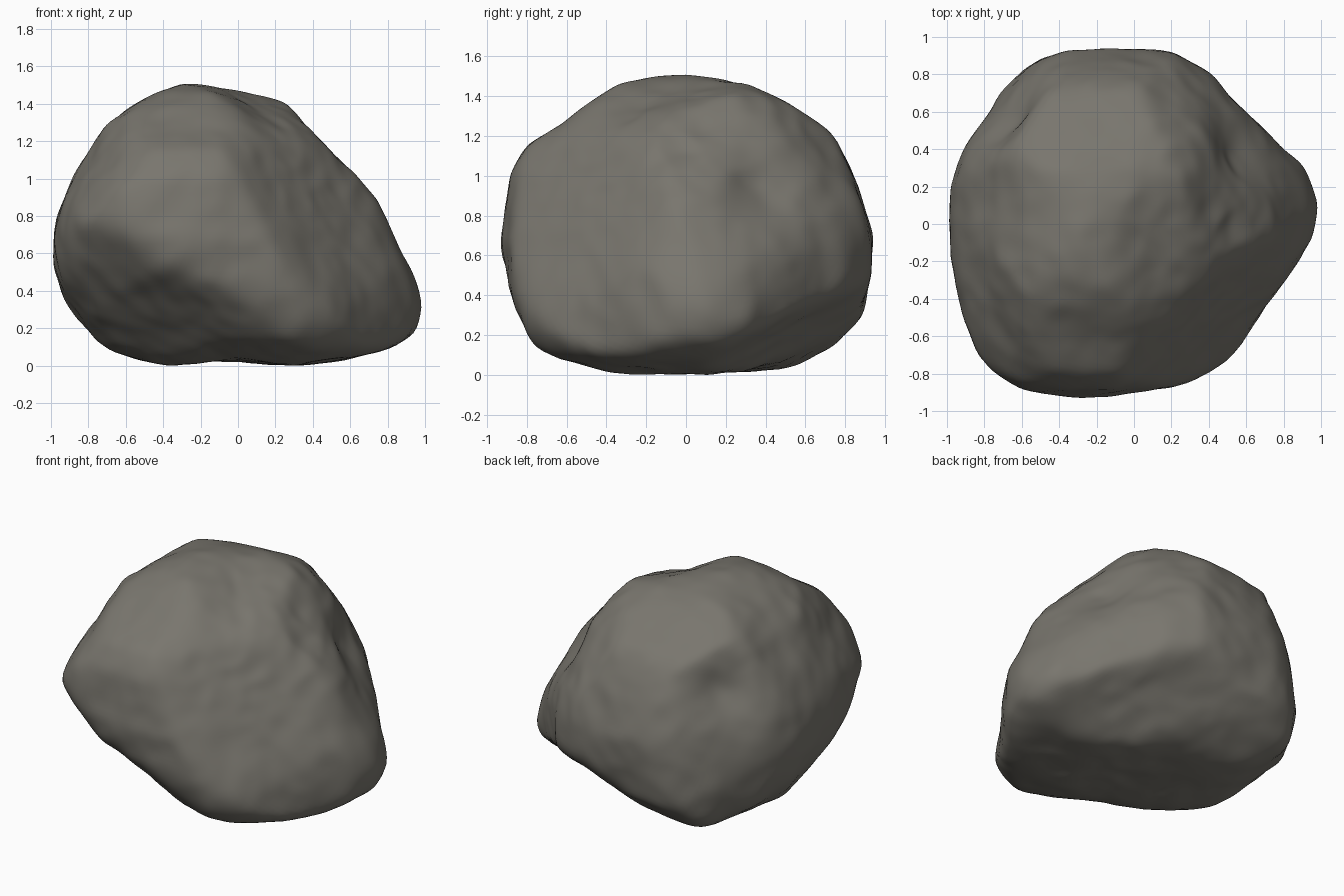
import bpy
import math
from mathutils import Vector, noise

cube = bpy.data.objects.get("Cube")
if cube:
    bpy.data.objects.remove(cube, do_unlink=True)

MIDDLE = Vector((0, 0, .755))
TURN, TILT = math.radians(35), math.radians(22)
X, Y, Z = Vector((1, 0, 0)), Vector((0, 1, 0)), Vector((0, 0, 1))

# Outlines of the boulder along several directions, clockwise about its middle
FRONT = [(-1, -.13), (-.97, .03), (-.85, .3), (-.68, .59), (-.58, .69), (-.3, .76),
         (0, .72), (.27, .66), (.4, .48), (.75, .13), (.86, -.12), (.95, -.27),
         (1, -.43), (.97, -.59), (.88, -.66), (.3, -.75), (0, -.71), (-.4, -.75),
         (-.7, -.7), (-.85, -.53), (-.97, -.33)]
SIDE = [(-.935, -.08), (-.87, .25), (-.78, .4), (-.62, .5), (-.35, .73), (0, .76),
        (.3, .73), (.5, .65), (.72, .48), (.84, .22), (.935, -.05), (.935, -.25),
        (.87, -.45), (.72, -.64), (.55, -.72), (.3, -.75), (-.4, -.75),
        (-.73, -.66), (-.8, -.54), (-.9, -.35)]
PLAN = [(-1, 0), (-.98, .2), (-.9, .42), (-.72, .7), (-.55, .86), (-.37, .94),
        (.1, .94), (.22, .92), (.42, .78), (.5, .67), (.83, .37), (.92, .33),
        (1, .12), (.95, -.1), (.75, -.4), (.5, -.73), (.3, -.84), (-.25, -.935),
        (-.6, -.9), (-.85, -.72), (-.9, -.55), (-.98, -.2)]
SLANT_A = [(-1.12, -.04), (-.69, .57), (-.19, .85), (.04, .82), (.38, .71),
           (.65, .39), (.77, .14), (.87, -.1), (.94, -.56), (.84, -.71),
           (.36, -.92), (-.19, -.91), (-.54, -.6), (-.84, -.38)]
SLANT_B = [(-.94, -.32), (-.86, -.1), (-.61, .3), (-.33, .6), (.02, .63),
           (.31, .73), (.8, .52), (1.03, .26), (1.12, .08), (1, -.29),
           (.6, -.76), (.08, -.94), (-.28, -.78), (-.64, -.53), (-.89, -.41)]
SLANT_C = [(-.84, -.58), (-.82, -.1), (-.69, .26), (-.57, .38), (-.08, .75),
           (.23, .76), (.77, .51), (.89, .2), (.99, -.26), (.92, -.53),
           (.55, -.82), (.25, -.87), (-.14, -.81), (-.68, -.74)]


def slanted(side, depth, tilt, outline):
    """Axes for an outline drawn across a turned and tilted direction."""
    toward = Vector((side * math.sin(TURN), depth * math.cos(TURN), 0))
    across = Vector((-toward.y, toward.x, 0))
    return across, Z * math.cos(tilt) - toward * math.sin(tilt), outline


OUTLINES = [(X, Z, FRONT), (Y, Z, SIDE), (X, Y, PLAN),
            slanted(1, -1, TILT, SLANT_A),
            slanted(-1, 1, TILT, SLANT_B),
            slanted(1, 1, -TILT, SLANT_C)]

# Broad worn faces: outward direction and distance from the middle
FACETS = [((.68, -.6, .4), .61), ((.5, -.45, .7), .63), ((.62, .62, .48), .76),
          ((-.64, .64, .42), 1.0)]
FACETS = [(Vector(n).normalized(), dist) for n, dist in FACETS]

# Local hollows (negative) and bulges (positive): direction, height, spread
LUMPS = [((.6, .42, .2), -.07, .27), ((-.78, .61, .28), -.06, .2),
         ((-.9, .2, .43), -.03, .2), ((-.69, .73, -.07), .02, .2),
         ((.5, -.65, -.55), .02, .18)]
LUMPS = [(Vector(d).normalized(), height, spread) for d, height, spread in LUMPS]


def cross(a, b):
    return a[0] * b[1] - a[1] * b[0]


def outline_reach(ray, outline):
    """Distance along a flat ray to the outline."""
    for p, q in zip(outline, outline[1:] + outline[:1]):
        if cross(p, ray) <= 0 and cross(ray, q) <= 0:
            edge = (q[0] - p[0], q[1] - p[1])
            bottom = cross(ray, edge)
            if abs(bottom) > 1e-6:
                return max(cross(p, edge) / bottom, .1)
    return 100


def reach(direction, power=30):
    """Soft minimum of all outlines and worn faces, plus lumps and grain."""
    total = 0
    for across, up, outline in OUTLINES:
        ray = (direction.dot(across), direction.dot(up))
        total += outline_reach(ray, outline) ** -power
    for normal, dist in FACETS:
        total += (max(direction.dot(normal), 0) / dist) ** power
    radius = total ** (-1 / power)
    for centre, height, spread in LUMPS:
        radius += height * math.exp(-((direction - centre).length / spread) ** 2)
    spot = direction * radius
    radius += .015 + .012 * noise.noise(spot * 3.2 + Vector((4, 1, 7)))
    radius += .018 * (.3 - abs(noise.noise(spot * 5)))
    radius += .006 * noise.noise(spot * 11)
    return radius


# Boulder body
bpy.ops.mesh.primitive_ico_sphere_add(subdivisions=6, radius=1)
boulder = bpy.context.object
boulder.name = boulder.data.name = "boulder"
verts = boulder.data.vertices
for v in verts:
    direction = v.co.normalized()
    v.co = direction * reach(direction) + MIDDLE

# Soften the creases
soften = boulder.modifiers.new("soften", "SMOOTH")
soften.factor = .5
soften.iterations = 4
bpy.ops.object.modifier_apply(modifier=soften.name)

# Rest it on the ground
lowest = min(v.co.z for v in verts)
for v in verts:
    v.co.z -= lowest
bpy.ops.object.shade_smooth()

# Stone colour
stone = bpy.data.materials.new("warm grey stone")
stone.use_nodes = True
colour = (.19, .18, .155, 1)
stone.diffuse_color = colour
for node in stone.node_tree.nodes:
    if node.type == "BSDF_PRINCIPLED":
        node.inputs["Base Color"].default_value = colour
        node.inputs["Roughness"].default_value = .9
boulder.data.materials.append(stone)
